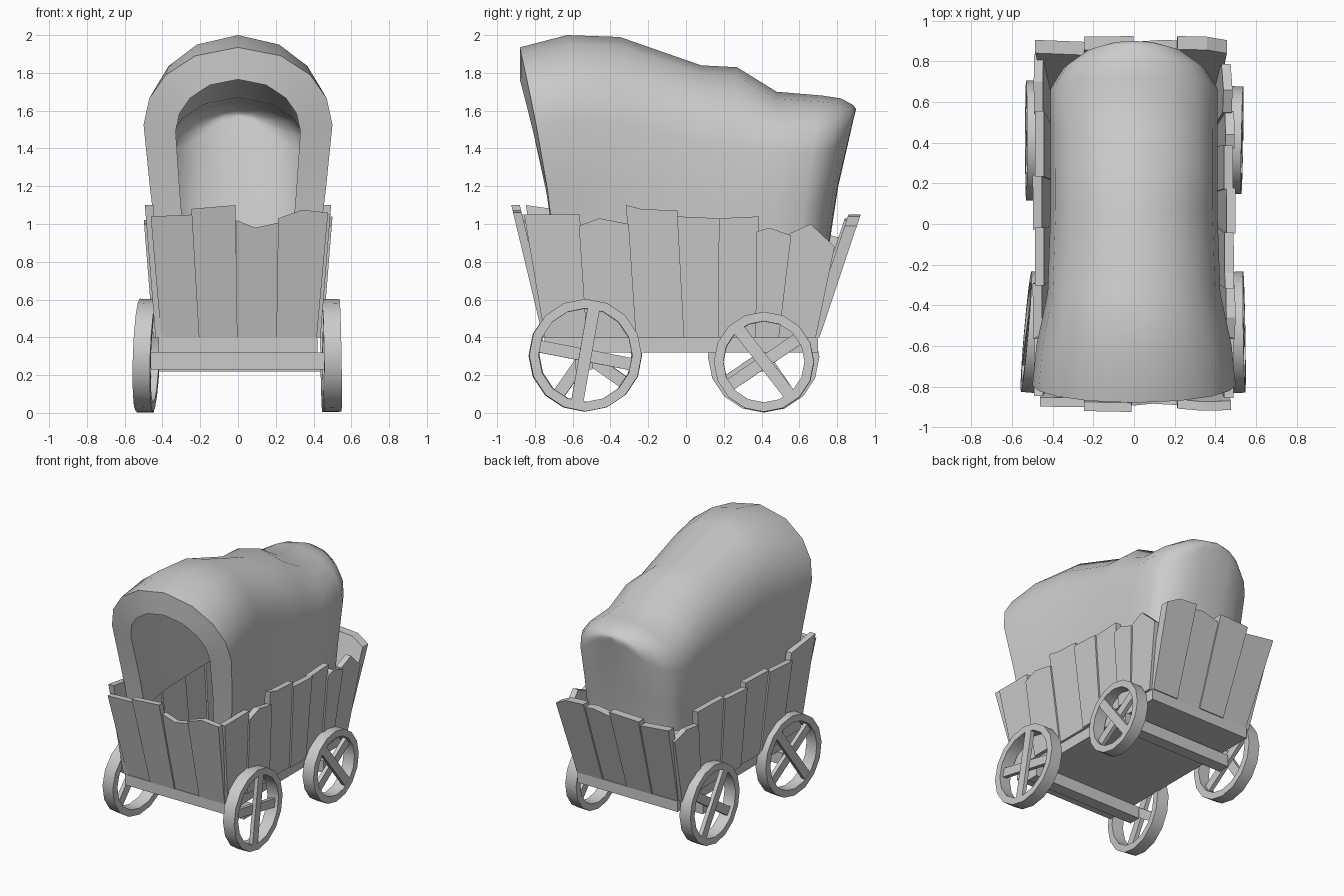
import bpy, bmesh, math
from mathutils import Matrix, Vector

if "Cube" in bpy.data.objects:
    bpy.data.objects.remove(bpy.data.objects["Cube"])


def finish(name, bm, smooth=None):
    bmesh.ops.remove_doubles(bm, verts=bm.verts, dist=0.0005)
    bmesh.ops.recalc_face_normals(bm, faces=bm.faces)
    me = bpy.data.meshes.new(name)
    bm.to_mesh(me)
    bm.free()
    ob = bpy.data.objects.new(name, me)
    bpy.context.collection.objects.link(ob)
    if smooth:
        bpy.ops.object.select_all(action='DESELECT')
        ob.select_set(True)
        bpy.context.view_layer.objects.active = ob
        bpy.ops.object.shade_smooth_by_angle(angle=math.radians(smooth))
    return ob


def add_box(bm, size, matrix):
    bmesh.ops.create_cube(bm, size=1, matrix=matrix @ Matrix.Diagonal((*size, 1)))


def box(name, centre, size):
    bm = bmesh.new()
    add_box(bm, size, Matrix.Translation(centre))
    finish(name, bm)


# Bed and axles
box("bed", (0, -0.025, 0.36), (0.84, 1.45, 0.08))
box("front_axle", (0, -0.54, 0.275), (0.92, 0.09, 0.09))
box("rear_axle", (0, 0.41, 0.265), (0.92, 0.09, 0.09))


# Wheels: faceted rim with two crossed boards
def wheel(name, pos, r, yaw, tilt, angles):
    bm = bmesh.new()
    n, w = 16, 0.046
    prof = [(r, -w), (r, w), (r - 0.05, w), (r - 0.05, -w)]
    rings = []
    for i in range(n):
        a = 2 * math.pi * i / n
        rings.append([bm.verts.new((x, q * math.cos(a), q * math.sin(a))) for q, x in prof])
    for i in range(n):
        a, b = rings[i], rings[(i + 1) % n]
        for k in range(4):
            m = (k + 1) % 4
            bm.faces.new((a[k], a[m], b[m], b[k]))
    side = 1 if pos[0] > 0 else -1
    for k, ang in enumerate(angles):
        m = Matrix.Translation((side * (0.005 + 0.025 * k), 0, 0)) @ Matrix.Rotation(math.radians(ang), 4, 'X')
        add_box(bm, (0.03, 2 * r - 0.08, 0.065), m)
    bm.transform(Matrix.Translation(pos) @ Matrix.Rotation(math.radians(yaw), 4, 'Z')
                 @ Matrix.Rotation(math.radians(tilt), 4, 'Y'))
    finish(name, bm, 30)


wheel("front_wheel_right", (0.497, -0.533, 0.305), 0.298, 1, -1, (-11, 80))
wheel("front_wheel_left", (-0.485, -0.533, 0.305), 0.298, -5, 2, (-35, 55))
wheel("rear_wheel_right", (0.487, 0.413, 0.27), 0.265, -1, -1, (34, -52))
wheel("rear_wheel_left", (-0.485, 0.411, 0.297), 0.295, 0, 1, (34, -56))


# Planks: outline in (along, height), laid on an outward leaning wall
def planks(wall, place, rows, thick=0.045):
    for i, (b0, b1, top) in enumerate(rows):
        bm = bmesh.new()
        (t0, z0), (t1, z1) = top[0], top[-1]
        e = 0.007  # slight overlap with the neighbours
        outline = [(b0 - e, 0.4), (b1 + e, 0.4), (t1 + e, z1)] + top[1:-1][::-1] + [(t0 - e, z0)]
        out = 0.012 * (i % 2)
        loops = [[bm.verts.new(place(u, z, out - d)) for u, z in outline] for d in (0, thick)]
        bm.faces.new(loops[0])
        bm.faces.new(loops[1][::-1])
        for k in range(len(outline)):
            m = (k + 1) % len(outline)
            bm.faces.new((loops[0][k], loops[0][m], loops[1][m], loops[1][k]))
        finish(f"{wall}_plank_{i + 1}", bm)


def side_place(s):
    return lambda u, z, d: (s * (0.437 + 0.08 * (z - 0.4) + d), u, z)


planks("right", side_place(1), [
    (-0.74, -0.52, [(-0.85, 1.05), (-0.57, 1.05)]),
    (-0.52, -0.27, [(-0.56, 0.99), (-0.46, 1.03), (-0.31, 1.0)]),
    (-0.27, -0.01, [(-0.31, 1.10), (-0.24, 1.08), (-0.05, 1.07)]),
    (-0.005, 0.165, [(-0.04, 1.04), (0.17, 1.03)]),
    (0.165, 0.375, [(0.18, 1.03), (0.38, 1.04)]),
    (0.375, 0.485, [(0.38, 0.96), (0.44, 0.98), (0.55, 0.94)]),
    (0.485, 0.68, [(0.555, 0.95), (0.66, 1.0), (0.78, 0.88)])])
planks("left", side_place(-1), [
    (-0.74, -0.50, [(-0.84, 1.10), (-0.57, 1.06)]),
    (-0.495, -0.265, [(-0.56, 1.0), (-0.30, 1.02)]),
    (-0.26, -0.015, [(-0.295, 1.03), (-0.025, 1.04)]),
    (-0.01, 0.215, [(-0.02, 1.0), (0.235, 1.02)]),
    (0.22, 0.455, [(0.24, 1.03), (0.55, 1.04)]),
    (0.46, 0.68, [(0.555, 0.94), (0.70, 0.96), (0.83, 0.92)])])
planks("front", lambda u, z, d: (u, -(0.745 + 0.24 * (z - 0.4) + d), z), [
    (-0.40, -0.20, [(-0.455, 1.04), (-0.24, 1.05)]),
    (-0.20, -0.01, [(-0.24, 1.08), (-0.02, 1.10)]),
    (-0.005, 0.205, [(0.00, 1.02), (0.09, 0.98), (0.22, 1.01)]),
    (0.21, 0.41, [(0.22, 1.03), (0.34, 1.075), (0.47, 1.06)])])
planks("back", lambda u, z, d: (u, 0.695 + 0.335 * (z - 0.4) + d, z), [
    (-0.41, -0.205, [(-0.48, 1.03), (-0.24, 1.0)]),
    (-0.20, -0.005, [(-0.24, 1.04), (-0.01, 1.05)]),
    (0.00, 0.205, [(0.00, 1.0), (0.14, 1.03), (0.22, 1.02)]),
    (0.21, 0.41, [(0.22, 1.05), (0.36, 1.04), (0.45, 0.99)])], 0.065)


# Canopy: arches lofted front to back, closed at the rear, with an inner skin
# (y at top, y at base, half width, half width at base, top height, arch height, skin)
stations = [(-0.88, -0.70, 0.50, 0.43, 1.935, 0.41, 0.17),
            (-0.63, -0.56, 0.48, 0.42, 2.00, 0.46, 0.10),
            (-0.35, -0.33, 0.425, 0.41, 1.99, 0.46, 0.05),
            (0.08, 0.08, 0.41, 0.405, 1.84, 0.42, 0.03),
            (0.27, 0.25, 0.41, 0.405, 1.83, 0.42, 0.03),
            (0.48, 0.45, 0.41, 0.40, 1.70, 0.33, 0.03),
            (0.72, 0.61, 0.41, 0.39, 1.68, 0.31, 0.03),
            (0.82, 0.69, 0.35, 0.34, 1.665, 0.27, 0.03),
            (0.885, 0.74, 0.24, 0.22, 1.63, 0.17, 0.03),
            (0.90, 0.755, 0.12, 0.10, 1.61, 0.06, 0.03),
            (0.90, 0.76, 0.0, 0.0, 1.605, 0.05, 0.03)]
BASE = 0.9


def arch(st, inner):
    yt, yb, w, wb, top, h, d = st
    if inner:
        w, wb, top, h = max(w - d, 0), max(wb - d * 0.85, 0), top - d, max(h - 0.8 * d, 0.03)
        if yt > 0.6:
            yt, yb = yt - d, yb - d
        if w == 0:
            wb = 0
    zs = top - h
    half = [(wb, BASE), (wb + (w - wb) * 0.5, BASE + (zs - BASE) * 0.45)]
    half += [(w * math.cos(math.radians(a)), zs + h * math.sin(math.radians(a))) for a in (0, 20, 40, 63)]
    pts = half + [(0, top)] + [(-x, z) for x, z in half[::-1]]
    return [Vector((x, yb + (yt - yb) * ((z - BASE) / (top - BASE)) ** 1.3, z)) for x, z in pts]


bm = bmesh.new()
skins = [[[bm.verts.new(p) for p in arch(s, k)] for s in stations] for k in (False, True)]
cols = len(skins[0][0])
for skin in skins:
    for a, b in zip(skin, skin[1:]):
        for i in range(cols - 1):
            bm.faces.new((a[i], a[i + 1], b[i + 1], b[i]))
o, n = skins
for i in range(cols - 1):
    bm.faces.new((o[0][i], o[0][i + 1], n[0][i + 1], n[0][i]))
for j in range(len(stations) - 1):
    for e in (0, cols - 1):
        bm.faces.new((o[j][e], o[j + 1][e], n[j + 1][e], n[j][e]))
finish("canopy", bm, 50)
